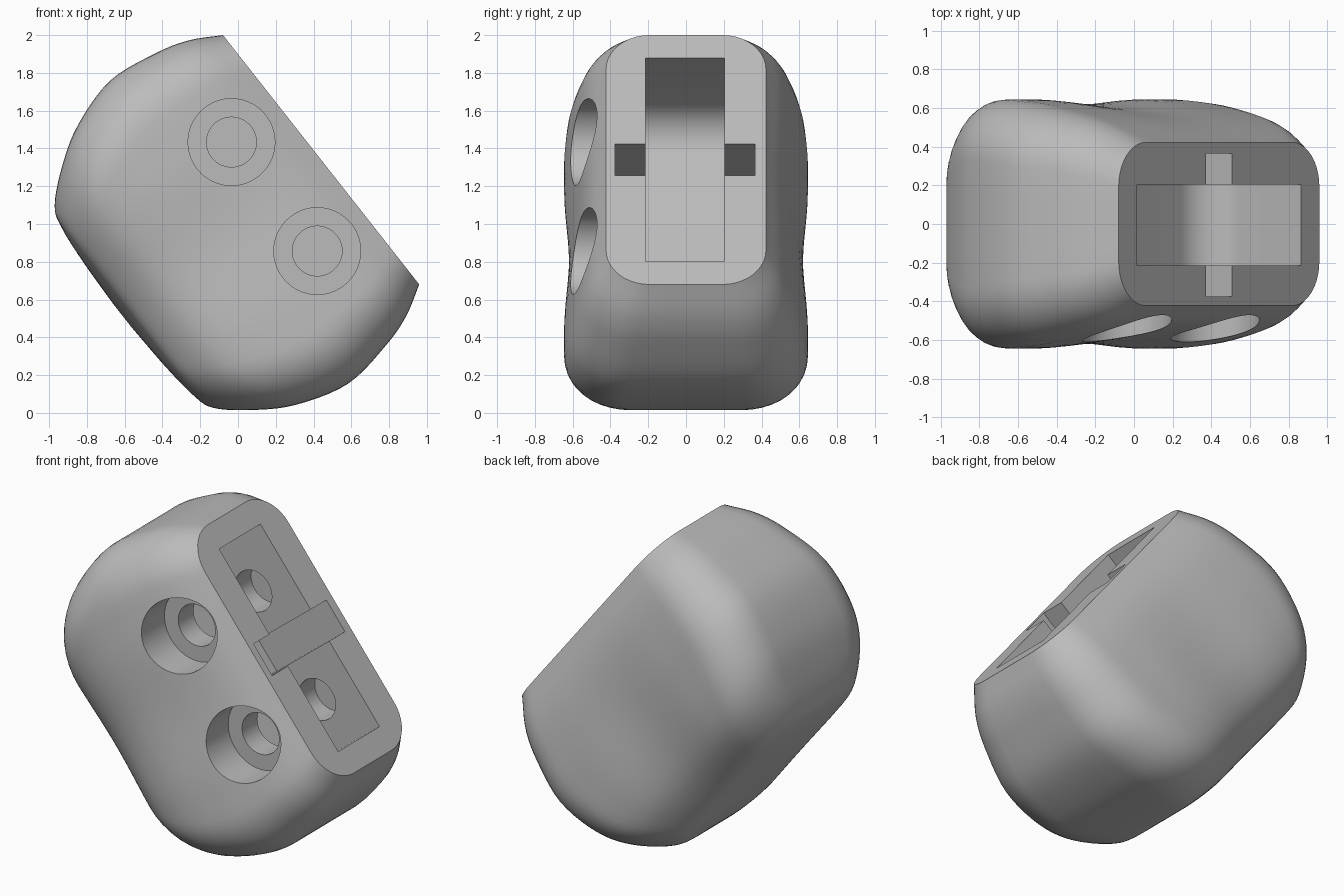
import bpy, bmesh, math
from mathutils import Matrix, Vector

cube = bpy.data.objects.get("Cube")
if cube:
    bpy.data.objects.remove(cube)

grey = bpy.data.materials.new("plain_grey")
grey.use_nodes = True
colour = (0.5, 0.5, 0.5, 1)
grey.diffuse_color = colour
grey.node_tree.nodes["Principled BSDF"].inputs["Base Color"].default_value = colour

# The block is built upright, mouth at local z = 0, then tilted into place
TILT = Matrix.Translation((0.44, 0, 1.34)) @ Matrix.Rotation(math.radians(51.8), 4, 'Y')


def make_object(name, bm):
    bmesh.ops.recalc_face_normals(bm, faces=bm.faces)
    bm.transform(TILT)
    mesh = bpy.data.meshes.new(name)
    bm.to_mesh(mesh)
    bm.free()
    mesh.materials.append(grey)
    obj = bpy.data.objects.new(name, mesh)
    bpy.context.collection.objects.link(obj)
    return obj


def section(a, b, r, z):
    """Rounded rectangle with sides a little pinched in the middle."""
    arc = [(a - r + r * math.cos(q), b - r + r * math.sin(q))
           for q in (i * math.pi / 20 for i in range(11))]
    side = [((a - r) * (1 - i / 10), b) for i in range(1, 11)]
    quarter = [(a, 0), (a, (b - r) / 2)] + arc + side
    half = quarter + [(-x, y) for x, y in reversed(quarter[:-1])]
    loop = half + [(x, -y) for x, y in reversed(half[1:-1])]
    depth = 0.04 * min(1, -z / 0.6)
    points = []
    for x, y in loop:
        pinch = 0.5 + 0.5 * math.cos(2 * math.pi * min(abs(x), 0.5))
        points.append(Vector((x, y * (1 - depth * pinch), z)))
    return points


def catmull(p0, p1, p2, p3, t):
    return 0.5 * (2 * p1 + (p2 - p0) * t + (2 * p0 - 5 * p1 + 4 * p2 - p3) * t * t
                  + (3 * p1 - p0 - 3 * p2 + p3) * t ** 3)


# Body: half length, half width, corner radius, height
KEYS = [Vector(k) for k in (
    (0.84, 0.423, 0.23, 0), (0.93, 0.51, 0.27, -0.16), (0.985, 0.57, 0.3, -0.34),
    (1.02, 0.625, 0.32, -0.62), (0.94, 0.645, 0.32, -0.9), (0.82, 0.605, 0.3, -1.1),
    (0.68, 0.48, 0.27, -1.26), (0.56, 0.37, 0.22, -1.303),
    (0.35, 0.22, 0.13, -1.325), (0.08, 0.05, 0.03, -1.337))]
keys = [2 * KEYS[0] - KEYS[1]] + KEYS + [2 * KEYS[-1] - KEYS[-2]]
rows = [catmull(*keys[i:i + 4], s / 5) for i in range(len(KEYS) - 1) for s in range(5)]
rows.append(KEYS[-1])

bm = bmesh.new()
rings = [[bm.verts.new(p) for p in section(*row)] for row in rows]
for low, high in zip(rings, rings[1:]):
    for i in range(len(low)):
        j = (i + 1) % len(low)
        bm.faces.new((low[i], low[j], high[j], high[i]))
bm.faces.new(rings[0])
bm.faces.new(rings[-1])
body = make_object("body", bm)


def prism(name, outline, y0, y1):
    """Extrude an outline in the x-z plane along y."""
    bm = bmesh.new()
    face = bm.faces.new([bm.verts.new((x, y0, z)) for x, z in outline])
    out = bmesh.ops.extrude_face_region(bm, geom=[face])
    new = [v for v in out["geom"] if isinstance(v, bmesh.types.BMVert)]
    bmesh.ops.translate(bm, verts=new, vec=(0, y1 - y0, 0))
    return make_object(name, bm)


def circle(x, z, r):
    return [(x + r * math.cos(q), z + r * math.sin(q))
            for q in (i * math.pi / 24 for i in range(48))]


# Slot with rounded floor corners, cross notch, and stepped bolt holes
L, DEPTH, R = 0.685, 0.62, 0.22
corner = [(L - R + R * math.cos(q), -DEPTH + R - R * math.sin(q))
          for q in (i * math.pi / 24 for i in range(13))]
right = [(L, 0.2)] + corner
slot = right + [(-x, z) for x, z in reversed(right)]
notch = [(-0.107, 0.2), (0.107, 0.2), (0.107, -DEPTH + 0.001), (-0.107, -DEPTH + 0.001)]
cutters = [prism("slot_cutter", slot, -0.215, 0.205),
           prism("notch_cutter", notch, -0.375, 0.365)]
for side, x in (("upper", -0.367), ("lower", 0.367)):
    cutters.append(prism(side + "_counterbore_cutter", circle(x, -0.315, 0.23), -1, -0.37))
    cutters.append(prism(side + "_bolt_hole_cutter", circle(x, -0.315, 0.132), -0.6, 0.37))

bpy.context.view_layer.objects.active = body
for cutter in cutters:
    mod = body.modifiers.new(cutter.name, 'BOOLEAN')
    mod.operation = 'DIFFERENCE'
    mod.solver = 'EXACT'
    mod.object = cutter
    bpy.ops.object.modifier_apply(modifier=mod.name)
for cutter in cutters:
    bpy.data.objects.remove(cutter)

# Smooth shading with crisp cut edges
bpy.ops.object.select_all(action='DESELECT')
body.select_set(True)
bpy.ops.object.shade_smooth_by_angle(angle=math.radians(30))
